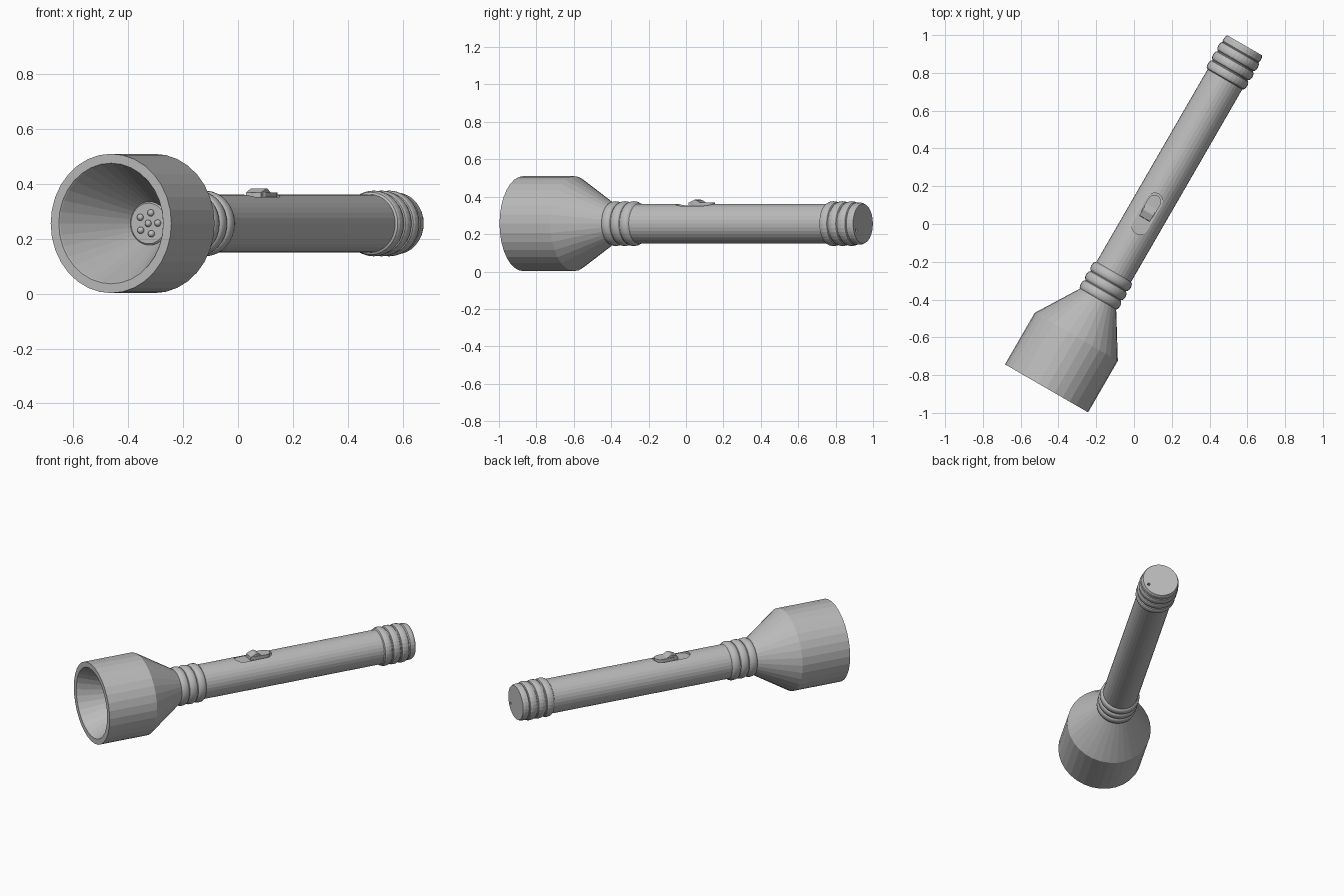
import bpy, bmesh, math
from mathutils import Matrix, Vector

if "Cube" in bpy.data.objects:
    bpy.data.objects.remove(bpy.data.objects["Cube"], do_unlink=True)

SIDES = 32
TUBE_R = 0.106
# Local frame: y runs along the torch from lens to tail, z is up
FRAME = Matrix.Translation((-0.463, -0.87, 0.256)) @ Matrix.Rotation(math.radians(-30), 4, 'Z')

grey = bpy.data.materials.new("grey")
grey.use_nodes = True
grey.diffuse_color = (0.5, 0.5, 0.5, 1)
grey.node_tree.nodes["Principled BSDF"].inputs["Base Color"].default_value = (0.5, 0.5, 0.5, 1)


def finish(name, bm, smooth=None):
    bmesh.ops.recalc_face_normals(bm, faces=bm.faces)
    mesh = bpy.data.meshes.new(name)
    bm.to_mesh(mesh)
    bm.free()
    mesh.materials.append(grey)
    obj = bpy.data.objects.new(name, mesh)
    bpy.context.collection.objects.link(obj)
    obj.matrix_world = FRAME
    if smooth:
        select(obj)
        bpy.ops.object.shade_smooth_by_angle(angle=math.radians(smooth))
    return obj


def select(obj):
    bpy.ops.object.select_all(action='DESELECT')
    obj.select_set(True)
    bpy.context.view_layer.objects.active = obj


def lathe(name, profile, smooth=None):
    """Spin (distance, radius) points about the torch axis; ends are capped."""
    bm = bmesh.new()
    rings = []
    for t, r in profile:
        rings.append([bm.verts.new((r * math.sin(a), t, r * math.cos(a)))
                      for a in (2 * math.pi * i / SIDES for i in range(SIDES))])
    for low, high in zip(rings, rings[1:]):
        for i in range(SIDES):
            j = (i + 1) % SIDES
            bm.faces.new((low[i], low[j], high[j], high[i]))
    bm.faces.new(rings[0])
    bm.faces.new(rings[-1])
    return finish(name, bm, smooth)


def ridges(start, count, pitch=0.056, base=0.108, crest=0.012):
    """Profile of rounded grip ridges."""
    points = []
    for k in range(count):
        for i in range(7):
            a = math.pi * i / 6
            points.append((start + k * pitch + 0.026 * (1 - math.cos(a)),
                           base + crest * math.sin(a)))
    return points


def stadium(length, width, centre):
    """Outline of a slot with round ends, seen from above."""
    r, half = width / 2, (length - width) / 2
    pts = []
    for end in (1, -1):
        for i in range(11):
            a = math.pi * i / 10
            pts.append((end * r * math.cos(a), centre + end * (half + r * math.sin(a))))
    return pts


def prism(name, outline, bottom, top):
    bm = bmesh.new()
    face = bm.faces.new([bm.verts.new((x, y, bottom)) for x, y in outline])
    up = bmesh.ops.extrude_face_region(bm, geom=[face])["geom"]
    bmesh.ops.translate(bm, vec=(0, 0, top - bottom),
                        verts=[v for v in up if isinstance(v, bmesh.types.BMVert)])
    return finish(name, bm)


def cut(obj, cutter):
    cutter.hide_render = True
    mod = obj.modifiers.new("cut", 'BOOLEAN')
    mod.operation = 'DIFFERENCE'
    mod.solver = 'EXACT'
    mod.object = cutter
    select(obj)
    bpy.ops.object.modifier_apply(modifier=mod.name)
    bpy.data.objects.remove(cutter, do_unlink=True)


# Head: reflector bowl, flat rim, straight bezel and cone
lathe("head", [(0.29, 0.075), (0.006, 0.216), (0, 0.22), (0, 0.254),
               (0.315, 0.254), (0.55, 0.108)])

# Bulb plate with a centre bulb and five around it
lathe("bulb_plate", [(0.292, 0.08), (0.278, 0.079), (0.274, 0.074)])
spots = [(0, 0)] + [(0.04 * math.cos(a), 0.04 * math.sin(a))
                    for a in (math.radians(74 + 72 * k) for k in range(5))]
for n, (x, z) in enumerate(spots):
    bm = bmesh.new()
    bmesh.ops.create_uvsphere(bm, u_segments=16, v_segments=10, radius=0.0125)
    bmesh.ops.translate(bm, vec=(x, 0.271, z), verts=bm.verts)
    finish(f"bulb_{n + 1}", bm, 40)

# Body tube with the switch slot cut into the top
body = lathe("body", [(0.54, TUBE_R), (1.9, TUBE_R)])
SWITCH = 1.067
cut(body, prism("slot_cutter", stadium(0.24, 0.09, SWITCH), 0.091, 0.2))

# Grip ridges at the neck and on the tail cap
lathe("neck_rings", [(0.54, 0.1)] + ridges(0.545, 3) + [(0.72, 0.1)], 50)
tail = lathe("tail_cap", [(1.885, 0.1)] + ridges(1.89, 3)
             + [(2.06, 0.113), (2.085, 0.112), (2.097, 0.106)])

# Small cord hole in the tail face
bm = bmesh.new()
bmesh.ops.create_cone(bm, segments=12, radius1=0.008, radius2=0.008, depth=0.06, cap_ends=True,
                      matrix=Matrix.Translation((0.072, 2.097, -0.036))
                      @ Matrix.Rotation(math.pi / 2, 4, 'X'))
cut(tail, finish("hole_cutter", bm))

# Sliding switch: rounded pad with a thumb ridge across its front
prism("switch_pad", stadium(0.14, 0.072, SWITCH + 0.04), 0.085, 0.112)
bm = bmesh.new()
wedge = [(-0.03, 0.09), (-0.028, 0.112), (0.008, 0.128), (0.018, 0.127), (0.045, 0.111), (0.045, 0.09)]
sides = [[bm.verts.new((x, SWITCH + y, z)) for y, z in wedge] for x in (-0.032, 0.032)]
for i in range(len(wedge)):
    j = (i + 1) % len(wedge)
    bm.faces.new((sides[0][i], sides[0][j], sides[1][j], sides[1][i]))
for side in sides:
    bm.faces.new(side)
finish("switch_ridge", bm)
